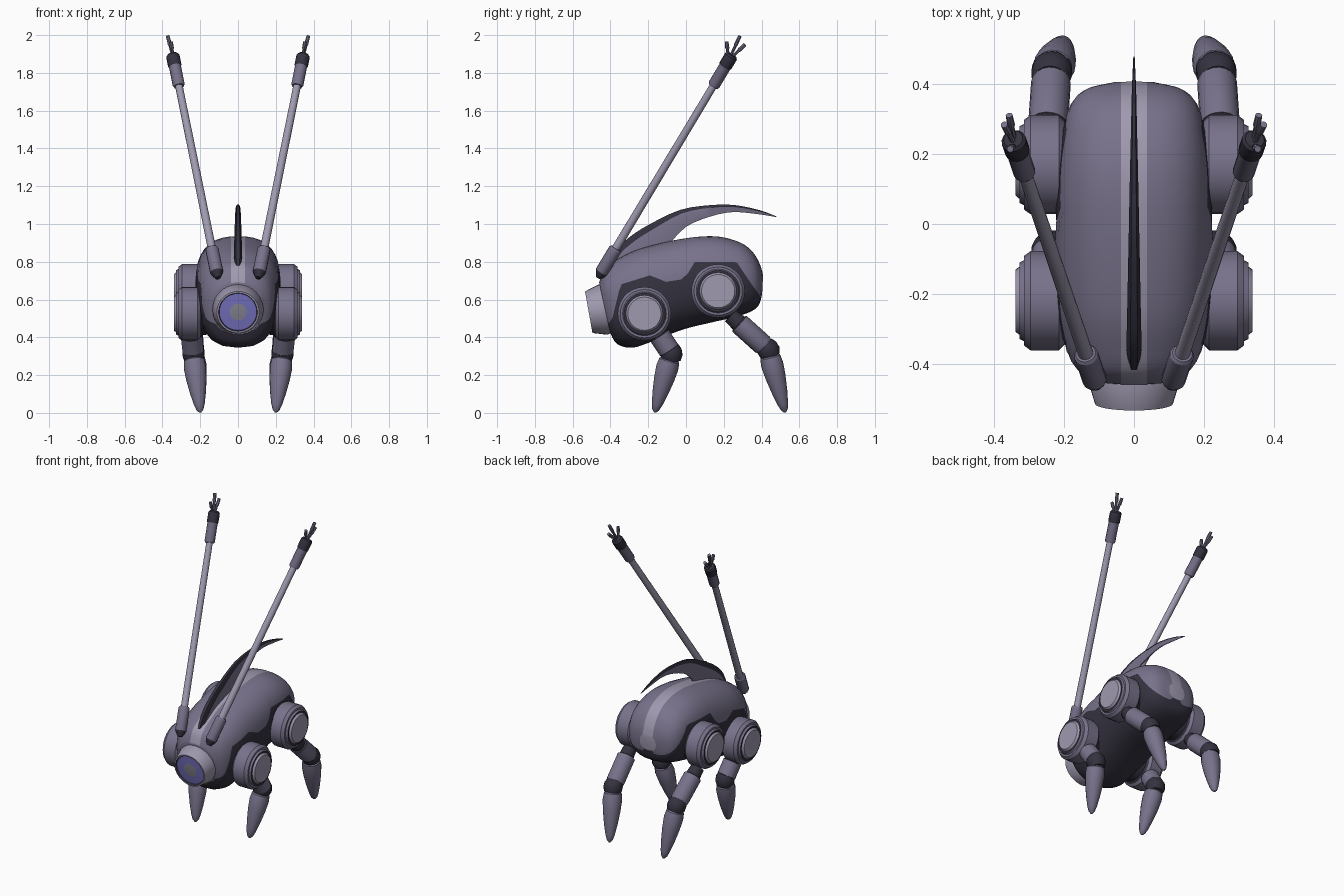
import bpy, bmesh, math
from mathutils import Vector

if "Cube" in bpy.data.objects:
    bpy.data.objects.remove(bpy.data.objects["Cube"])


def material(name, rgb):
    m = bpy.data.materials.new(name)
    m.diffuse_color = (*rgb, 1)
    m.use_nodes = True
    m.node_tree.nodes["Principled BSDF"].inputs["Base Color"].default_value = m.diffuse_color
    return m


SHELL = material("shell_grey_purple", (0.19, 0.17, 0.26))
LIGHT = material("light_grey", (0.35, 0.32, 0.43))
DARK = material("dark_joint", (0.034, 0.032, 0.05))
BLUE = material("lens_blue", (0.18, 0.17, 0.53))
PUPIL = material("lens_grey", (0.24, 0.235, 0.29))


def finish(name, bm, mats):
    bmesh.ops.recalc_face_normals(bm, faces=bm.faces)
    me = bpy.data.meshes.new(name)
    bm.to_mesh(me)
    bm.free()
    for m in mats:
        me.materials.append(m)
    ob = bpy.data.objects.new(name, me)
    bpy.context.collection.objects.link(ob)
    return ob


def revolve(name, p0, p1, profile, mats, n=18):
    """Turned part from p0 to p1; profile rows are (fraction along, radius, material of next band)."""
    p0, p1 = Vector(p0), Vector(p1)
    q = (p1 - p0).to_track_quat('Z', 'Y')
    bm = bmesh.new()
    rings = []
    for t, r, _ in profile:
        c = p0.lerp(p1, t)
        rings.append([bm.verts.new(c + q @ Vector((r * math.cos(a), r * math.sin(a), 0)))
                      for a in (2 * math.pi * k / n for k in range(n))])
    for i in range(len(rings) - 1):
        for k in range(n):
            j = (k + 1) % n
            f = bm.faces.new((rings[i][k], rings[i][j], rings[i + 1][j], rings[i + 1][k]))
            f.material_index = profile[i][2]
    bm.faces.new(rings[0]).material_index = profile[0][2]
    bm.faces.new(rings[-1]).material_index = profile[-1][2]
    return finish(name, bm, mats)


def piecewise(pts, x):
    for (x0, y0), (x1, y1) in zip(pts, pts[1:]):
        if x <= x1:
            return y0 + (y1 - y0) * max(0, (x - x0) / (x1 - x0))
    return pts[-1][1]


def smooth_rows(rows, sub):
    """Catmull-Rom interpolation of rows of numbers."""
    out = []
    for i in range(len(rows) - 1):
        a, b, c, d = (rows[max(0, i - 1)], rows[i], rows[i + 1], rows[min(len(rows) - 1, i + 2)])
        for s in range(sub):
            t = s / sub
            out.append([0.5 * (2 * q + (r - p) * t + (2 * p - 5 * q + 4 * r - w) * t * t
                               + (3 * q - p - 3 * r + w) * t ** 3) for p, q, r, w in zip(a, b, c, d)])
    return out + [list(rows[-1])]


# Body: tilted sections (top y, top z, bottom y, bottom z, half width)
sections = [(-0.46, 0.69, -0.40, 0.42, 0.135), (-0.43, 0.765, -0.365, 0.365, 0.175),
            (-0.36, 0.815, -0.29, 0.345, 0.205), (-0.24, 0.87, -0.20, 0.37, 0.222),
            (-0.03, 0.92, -0.02, 0.44, 0.225), (0.15, 0.935, 0.14, 0.48, 0.22),
            (0.28, 0.905, 0.25, 0.505, 0.205), (0.35, 0.855, 0.34, 0.535, 0.18),
            (0.39, 0.79, 0.385, 0.57, 0.135), (0.408, 0.73, 0.403, 0.63, 0.06)]
# Upper edge of the dark underside
edge = [(-0.47, 0.43), (-0.40, 0.50), (-0.33, 0.68), (-0.165, 0.735), (-0.13, 0.69), (0.0, 0.71),
        (0.035, 0.80), (0.26, 0.80), (0.32, 0.72), (0.40, 0.61)]
E = 0.8
bm = bmesh.new()
rings = []
for ty, tz, by, bz, hw in smooth_rows(sections, 5):
    cy, cz, hy, hz = (ty + by) / 2, (tz + bz) / 2, (ty - by) / 2, (tz - bz) / 2
    stripe = math.acos(min(0.9, 0.037 / hw) ** (1 / E))
    v = max(-0.93, min(0.93, (piecewise(edge, cy) - cz) / hz))
    belly = min(stripe - 0.1, math.asin(math.copysign(abs(v) ** (1 / E), v)))
    angs = [math.pi / 2, stripe]
    angs += [stripe + (belly - stripe) * k / 6 for k in range(1, 7)]
    angs += [belly + (-math.pi / 2 - belly) * k / 6 for k in range(1, 7)]
    half = []
    for a in angs:
        s = math.copysign(abs(math.sin(a)) ** E, math.sin(a))
        half.append((hw * max(0, math.cos(a)) ** E, cy + hy * s, cz + hz * s))
    ring = [bm.verts.new(p) for p in half]
    ring += [bm.verts.new((-x, y, z)) for x, y, z in half[-2:0:-1]]
    rings.append(ring)
n = len(rings[0])
for r0, r1 in zip(rings, rings[1:]):
    for k in range(n):
        j = (k + 1) % n
        f = bm.faces.new((r0[k], r0[j], r1[j], r1[k]))
        row = min(k, n - 1 - k)
        f.material_index = 1 if row == 0 else 0 if row < 7 else 2
bm.faces.new(rings[0])
bm.faces.new(rings[-1]).material_index = 1
finish("body", bm, [SHELL, LIGHT, DARK])

# Nose ring with recessed lens
revolve("nose_lens", (0, -0.42, 0.55), (0, -0.515, 0.533),
        [(0, 0.13, 0), (0.2, 0.135, 0), (1, 0.112, 0), (1, 0.103, 1), (0.9, 0.099, 2),
         (0.93, 0.045, 3), (0.95, 0.02, 3)], [LIGHT, DARK, BLUE, PUPIL], 32)

# Back fin: upper edge, lower edge, half width; dark ridge on shell-coloured blade
fin = [(-0.44, 0.73, -0.40, 0.70, 0.010), (-0.38, 0.85, -0.30, 0.75, 0.021),
       (-0.30, 0.93, -0.20, 0.82, 0.020), (-0.19, 1.00, -0.10, 0.885, 0.018),
       (-0.03, 1.075, 0.00, 0.985, 0.015), (0.13, 1.10, 0.13, 1.04, 0.012),
       (0.26, 1.10, 0.25, 1.063, 0.009), (0.39, 1.073, 0.38, 1.052, 0.006),
       (0.48, 1.04, 0.478, 1.037, 0.002)]
bm = bmesh.new()
rings = []
for uy, uz, ly, lz, hw in smooth_rows(fin, 3):
    my, mz = uy + (ly - uy) * 0.22, uz + (lz - uz) * 0.22
    rings.append([bm.verts.new(p) for p in ((-hw * 0.5, uy, uz), (hw * 0.5, uy, uz), (hw, my, mz),
                                            (hw * 0.3, ly, lz), (-hw * 0.3, ly, lz), (-hw, my, mz))])
for r0, r1 in zip(rings, rings[1:]):
    for k in range(6):
        j = (k + 1) % 6
        bm.faces.new((r0[k], r0[j], r1[j], r1[k])).material_index = 1 if k in (0, 1, 5) else 0
bm.faces.new(rings[0])
bm.faces.new(rings[-1])
finish("back_fin", bm, [SHELL, DARK])

shin_profile = [(0, 0.040, 0), (0.05, 0.055, 0), (0.18, 0.060, 0), (0.4, 0.054, 0), (0.65, 0.042, 0),
                (0.85, 0.029, 0), (0.95, 0.019, 0), (1, 0.006, 0)]

for side, s in (("right", 1), ("left", -1)):
    # Legs: hub centre, thigh start, knee, toe (y, z)
    for end, hub, hip, knee, toe in (
            ("front", (-0.22, 0.525), (-0.16, 0.44), (-0.078, 0.315), (-0.165, 0.003)),
            ("rear", (0.17, 0.645), (0.235, 0.515), (0.435, 0.335), (0.525, 0.003))):
        tag = f"{end}_{side}"
        # Hip hub with stepped rim and light cap
        revolve("hip_hub_" + tag, (s * 0.10, *hub), (s * 0.34, *hub),
                [(0, 0.10, 1), (0.38, 0.115, 1), (0.42, 0.128, 0), (0.48, 0.142, 0), (0.82, 0.142, 0),
                 (0.90, 0.128, 0), (0.90, 0.116, 0), (0.95, 0.110, 1), (0.95, 0.098, 2),
                 (0.97, 0.095, 2), (1, 0.088, 2)], [SHELL, DARK, LIGHT], 28)
        h, k = Vector((s * 0.25, *hip)), Vector((s * 0.236, *knee))
        # Thigh with dark collar
        revolve("thigh_" + tag, h, k, [(0, 0.042, 1), (0.22, 0.046, 1), (0.24, 0.057, 0),
                                       (0.85, 0.057, 0), (0.95, 0.046, 0)], [SHELL, DARK])
        # Knee joint
        d = (Vector((s * 0.2, *toe)) - k).normalized()
        m = (d + (k - h).normalized()).normalized()
        revolve("knee_" + tag, k - m * 0.04, k + m * 0.045,
                [(0, 0.046, 0), (0.3, 0.058, 0), (0.7, 0.058, 0), (1, 0.044, 0)], [DARK])
        revolve("shin_" + tag, k + d * 0.025, (s * 0.2, *toe), shin_profile, [SHELL])

    # Antenna: socket, rod, sleeve and collar on one axis
    a, b = Vector((s * 0.112, -0.45, 0.74)), Vector((s * 0.345, 0.24, 1.89))
    revolve("antenna_socket_" + side, a.lerp(b, -0.022), a.lerp(b, 0.115),
            [(0, 0.014, 1), (0.14, 0.030, 1), (0.2, 0.035, 0), (0.95, 0.035, 0), (1, 0.029, 0)],
            [SHELL, DARK], 14)
    revolve("antenna_rod_" + side, a.lerp(b, 0.1), a.lerp(b, 0.88),
            [(0, 0.022, 0), (1, 0.020, 0)], [LIGHT], 14)
    revolve("antenna_sleeve_" + side, a.lerp(b, 0.86), a.lerp(b, 1.005),
            [(0, 0.027, 0), (0.05, 0.032, 0), (0.62, 0.032, 1), (0.66, 0.036, 1), (0.95, 0.036, 1),
             (1, 0.028, 1)], [SHELL, DARK], 14)
    # Three splayed prongs
    for i, tip in enumerate(((0.355, 0.215, 1.965), (0.372, 0.285, 1.995), (0.358, 0.312, 1.95))):
        revolve(f"antenna_prong_{i + 1}_{side}", a.lerp(b, 0.98), (s * tip[0], tip[1], tip[2]),
                [(0, 0.008, 0), (0.6, 0.008, 0), (0.65, 0.011, 0), (1, 0.010, 0)], [SHELL], 8)

# Smooth shading with crisp edges
for ob in bpy.context.scene.objects:
    ob.select_set(True)
    bpy.context.view_layer.objects.active = ob
bpy.ops.object.shade_smooth_by_angle(angle=math.radians(32))
